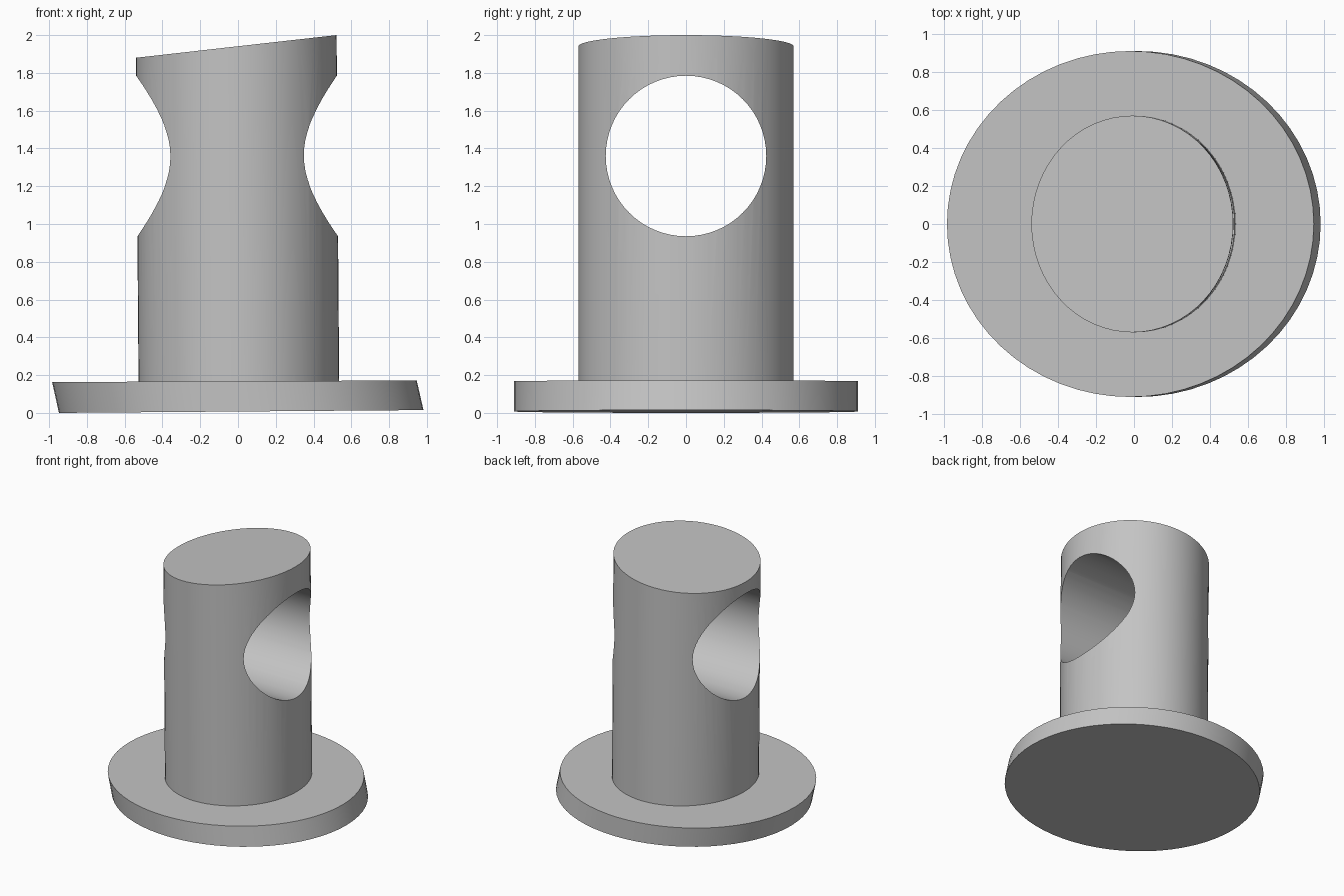
import bpy, bmesh, math

SEGMENTS = 64

cube = bpy.data.objects.get("Cube")
if cube:
    bpy.data.objects.remove(cube, do_unlink=True)

grey = bpy.data.materials.new("plain_grey")
grey.use_nodes = True
grey.diffuse_color = (0.55, 0.55, 0.55, 1)
grey.node_tree.nodes["Principled BSDF"].inputs["Base Color"].default_value = (0.55, 0.55, 0.55, 1)


def slanted_cylinder(name, rx, ry, bottom, top):
    """Elliptical cylinder; each end is (centre x, z at left rim, z at right rim)."""
    bm = bmesh.new()
    bmesh.ops.create_cone(bm, cap_ends=True, segments=SEGMENTS, radius1=1, radius2=1, depth=2)
    for v in bm.verts:
        cx, z_low, z_high = top if v.co.z > 0 else bottom
        t = (v.co.x + 1) / 2
        v.co = (cx + rx * v.co.x, ry * v.co.y, z_low + t * (z_high - z_low))
    mesh = bpy.data.meshes.new(name)
    bm.to_mesh(mesh)
    bm.free()
    mesh.materials.append(grey)
    obj = bpy.data.objects.new(name, mesh)
    bpy.context.collection.objects.link(obj)
    return obj


# Tilted base flange and post with a slanted top
flange = slanted_cylinder("base_flange", 0.965, 0.91, (0.017, 0, 0.015), (-0.019, 0.163, 0.172))
post = slanted_cylinder("post", 0.531, 0.57, (0.005, 0.1, 0.1), (-0.009, 1.88, 2.0))

# Round cross hole through the post
bpy.ops.mesh.primitive_cylinder_add(vertices=SEGMENTS, radius=0.425, depth=3,
                                    location=(0, 0, 1.36), rotation=(0, math.pi / 2, 0))
cutter = bpy.context.object
cutter.name = "hole_cutter"
cutter.data.materials.append(grey)
cutter.hide_render = True
cut = post.modifiers.new("cross_hole", "BOOLEAN")
cut.operation = "DIFFERENCE"
cut.solver = "EXACT"
cut.object = cutter
bpy.context.view_layer.objects.active = post
bpy.ops.object.modifier_apply(modifier=cut.name)
bpy.data.objects.remove(cutter, do_unlink=True)

# Smooth the round walls, keep the rims sharp
for obj in (flange, post):
    bpy.ops.object.select_all(action="DESELECT")
    obj.select_set(True)
    bpy.context.view_layer.objects.active = obj
    bpy.ops.object.shade_smooth_by_angle(angle=math.radians(30))
